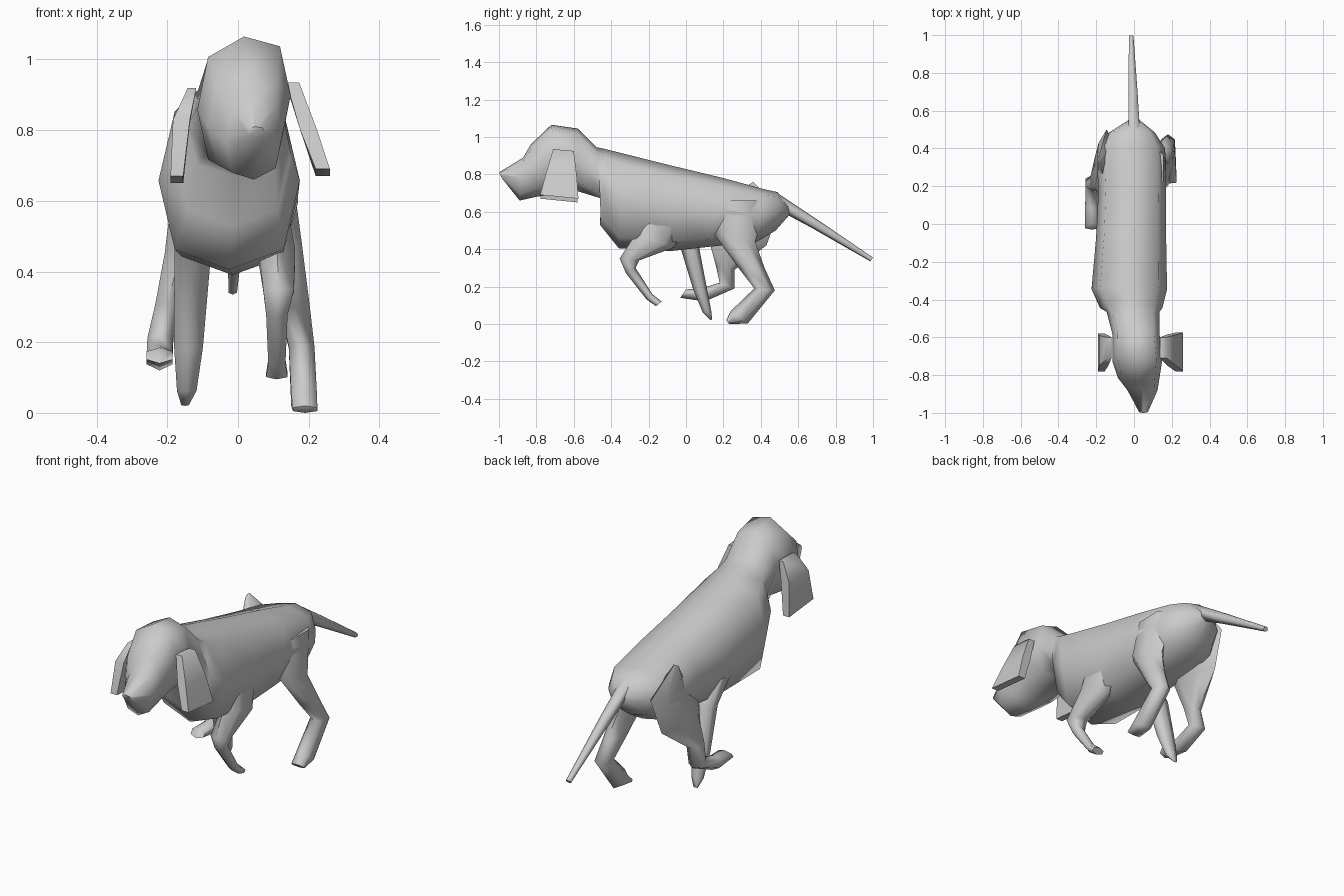
import bpy, bmesh
from math import sin, cos, pi


def loft(name, rings, n=8, square=1.1):
    """Skin rings given as (centre x, half width, y1, z1, y2, z2, optional side lift)."""
    bm = bmesh.new()
    loops = []
    for cx, hw, y1, z1, y2, z2, *lift in rings:
        r = lift[0] if lift else 0
        loop = []
        for i in range(n):
            t = 2 * pi * i / n + (pi / 4 if n == 4 else 0)
            k = 2 ** 0.5 if n == 4 else (square if i % 2 else 1.0)
            dx = hw * k * sin(t)
            dy, dz = k * cos(t) * (y1 - y2) / 2, k * cos(t) * (z1 - z2) / 2
            loop.append(bm.verts.new((cx + dx, (y1 + y2) / 2 + dy,
                                      (z1 + z2) / 2 + dz + r * dx)))
        loops.append(loop)
    for a, b in zip(loops, loops[1:]):
        for i in range(n):
            j = (i + 1) % n
            bm.faces.new((a[i], a[j], b[j], b[i]))
    bm.faces.new(loops[0])
    bm.faces.new(loops[-1])
    bmesh.ops.recalc_face_normals(bm, faces=bm.faces)
    me = bpy.data.meshes.new(name)
    bm.to_mesh(me)
    bm.free()
    ob = bpy.data.objects.new(name, me)
    bpy.context.collection.objects.link(ob)
    bpy.context.view_layer.objects.active = ob
    ob.select_set(True)
    bpy.ops.object.shade_smooth_by_angle(angle=1.3)
    ob.select_set(False)
    return ob


# Head (tipped a little sideways), neck and trunk in one skin
loft("body", [
    (0.05, 0.025, -1.00, 0.81, -0.985, 0.78),
    (0.045, 0.08, -0.87, 0.89, -0.89, 0.66, 0.1),
    (0.025, 0.11, -0.83, 0.96, -0.80, 0.68, 0.1),
    (0.017, 0.132, -0.72, 1.065, -0.73, 0.69, 0.15),
    (0.01, 0.125, -0.58, 1.045, -0.58, 0.71, 0.1),
    (-0.005, 0.14, -0.48, 0.945, -0.45, 0.67),
    (-0.015, 0.165, -0.43, 0.935, -0.46, 0.53),
    (-0.025, 0.20, -0.33, 0.91, -0.36, 0.405),
    (-0.015, 0.185, -0.05, 0.84, -0.08, 0.39),
    (-0.01, 0.18, 0.20, 0.78, 0.10, 0.41),
    (-0.015, 0.18, 0.42, 0.72, 0.38, 0.44),
    (-0.01, 0.12, 0.49, 0.705, 0.48, 0.50),
    (0.0, 0.03, 0.55, 0.63, 0.55, 0.58),
], square=1.09)

# Tail
loft("tail", [
    (0.0, 0.035, 0.49, 0.70, 0.53, 0.59),
    (-0.005, 0.028, 0.70, 0.56, 0.67, 0.515),
    (-0.015, 0.014, 1.00, 0.355, 0.985, 0.335),
], n=6, square=1)

# Hanging ears
loft("right_ear", [
    (0.155, 0.018, -0.71, 0.935, -0.60, 0.925),
    (0.20, 0.024, -0.75, 0.80, -0.585, 0.80),
    (0.24, 0.02, -0.78, 0.69, -0.575, 0.67),
], n=4)
loft("left_ear", [
    (-0.13, 0.012, -0.71, 0.92, -0.60, 0.92),
    (-0.16, 0.024, -0.75, 0.83, -0.59, 0.82),
    (-0.173, 0.018, -0.78, 0.67, -0.58, 0.65),
], n=4)

# Front legs: right one folded, left one pushing back
loft("right_front_leg", [
    (0.09, 0.05, -0.26, 0.62, 0.02, 0.60),
    (0.11, 0.06, -0.27, 0.48, -0.06, 0.41),
    (0.115, 0.05, -0.355, 0.35, -0.25, 0.34),
    (0.11, 0.035, -0.32, 0.27, -0.27, 0.30),
    (0.11, 0.028, -0.21, 0.13, -0.18, 0.16),
    (0.11, 0.035, -0.16, 0.095, -0.13, 0.12),
], n=6, square=1)
loft("left_front_leg", [
    (-0.13, 0.055, -0.22, 0.58, -0.02, 0.60),
    (-0.13, 0.058, -0.03, 0.41, 0.07, 0.41),
    (-0.14, 0.047, 0.04, 0.18, 0.11, 0.20),
    (-0.145, 0.032, 0.09, 0.06, 0.135, 0.07),
    (-0.15, 0.012, 0.13, 0.02, 0.14, 0.025),
], n=6, square=1)

# Hind legs: right one standing, left one tucked forward
loft("right_hind_leg", [
    (0.10, 0.065, 0.16, 0.66, 0.43, 0.66),
    (0.13, 0.06, 0.15, 0.48, 0.37, 0.44),
    (0.16, 0.05, 0.28, 0.30, 0.42, 0.30),
    (0.18, 0.042, 0.365, 0.19, 0.475, 0.18),
    (0.187, 0.042, 0.24, 0.07, 0.33, 0.002),
    (0.19, 0.04, 0.215, 0.02, 0.23, 0.0),
], n=6, square=1)
loft("left_hind_leg", [
    (-0.185, 0.01, 0.33, 0.74, 0.36, 0.76),
    (-0.145, 0.05, 0.21, 0.60, 0.50, 0.61),
    (-0.16, 0.055, 0.12, 0.46, 0.43, 0.42),
    (-0.20, 0.04, 0.16, 0.31, 0.26, 0.29),
    (-0.22, 0.042, 0.18, 0.22, 0.26, 0.19),
    (-0.222, 0.042, 0.08, 0.19, 0.10, 0.12),
    (-0.222, 0.042, 0.00, 0.185, -0.03, 0.14),
], n=6, square=1)
